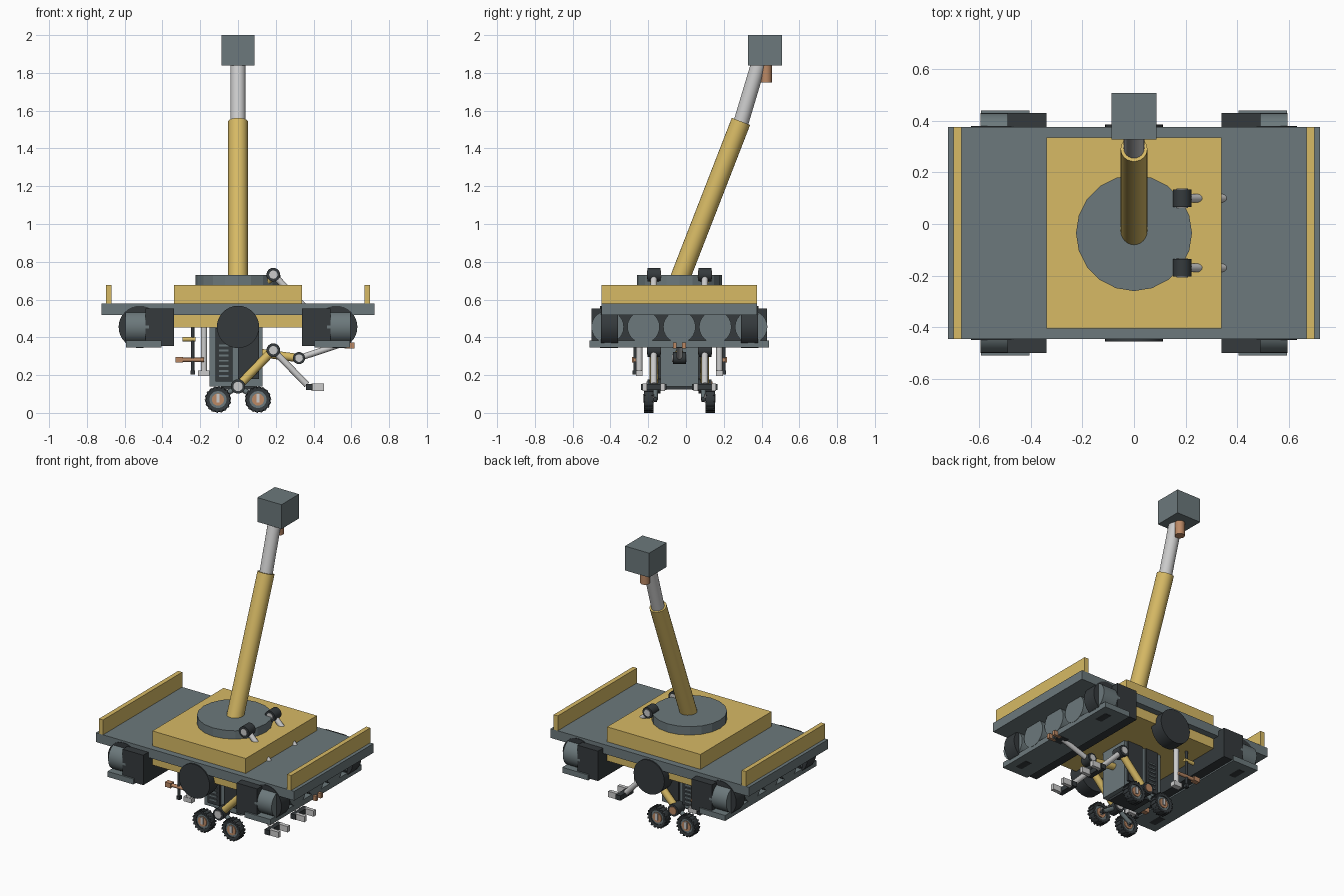
import bpy, bmesh, math
from mathutils import Vector

if "Cube" in bpy.data.objects:
    bpy.data.objects.remove(bpy.data.objects["Cube"])

CY = -0.035  # y of the vehicle's centre line


def material(name, rgb):
    m = bpy.data.materials.new(name)
    m.diffuse_color = (*rgb, 1)
    m.use_nodes = True
    m.node_tree.nodes["Principled BSDF"].inputs["Base Color"].default_value = m.diffuse_color
    return m


SLATE = material("slate", (0.15, 0.19, 0.20))
DARK = material("dark", (0.035, 0.042, 0.046))
YELLOW = material("yellow", (0.68, 0.49, 0.13))
WHITE = material("white", (0.66, 0.67, 0.66))
COPPER = material("copper", (0.50, 0.25, 0.13))


def finish(name, bm, mat, smooth=False):
    bmesh.ops.recalc_face_normals(bm, faces=bm.faces[:])
    me = bpy.data.meshes.new(name)
    bm.to_mesh(me)
    bm.free()
    me.materials.append(mat)
    ob = bpy.data.objects.new(name, me)
    bpy.context.collection.objects.link(ob)
    if smooth:
        bpy.ops.object.select_all(action='DESELECT')
        ob.select_set(True)
        bpy.context.view_layer.objects.active = ob
        bpy.ops.object.shade_smooth_by_angle(angle=math.radians(35))
    return ob


def box(name, x0, x1, y0, y1, z0, z1, mat):
    bm = bmesh.new()
    bmesh.ops.create_cube(bm, size=1)
    for v in bm.verts:
        v.co = ((x0 + x1) / 2 + v.co.x * (x1 - x0), (y0 + y1) / 2 + v.co.y * (y1 - y0),
                (z0 + z1) / 2 + v.co.z * (z1 - z0))
    return finish(name, bm, mat)


def rod(name, p, q, r, mat, sides=24, smooth=True):
    p, q = Vector(p), Vector(q)
    bm = bmesh.new()
    bmesh.ops.create_cone(bm, cap_ends=True, segments=sides, radius1=r, radius2=r, depth=(q - p).length)
    rot = (q - p).to_track_quat('Z', 'Y')
    for v in bm.verts:
        v.co = rot @ v.co + (p + q) / 2
    return finish(name, bm, mat, smooth)


def axle(name, x, y, z, r, half, mat, sides=24):
    return rod(name, (x, y - half, z), (x, y + half, z), r, mat, sides)


def tyre(name, x, y, z, mat, sides=32):
    # revolved tyre section around the y axis, plus tread lugs
    prof = [(0.045, -0.022), (0.062, -0.025), (0.067, -0.015), (0.067, 0.015), (0.062, 0.025), (0.045, 0.022)]
    bm = bmesh.new()
    rings = []
    for i in range(sides):
        a = 2 * math.pi * i / sides
        rings.append([bm.verts.new((x + r * math.cos(a), y + t, z + r * math.sin(a))) for r, t in prof])
    n = len(prof)
    for i in range(sides):
        a, b = rings[i], rings[(i + 1) % sides]
        for j in range(n):
            bm.faces.new((a[j], a[(j + 1) % n], b[(j + 1) % n], b[j]))
    for i in range(18):
        a = 2 * math.pi * (i + 0.25) / 18
        u, w = Vector((math.cos(a), 0, math.sin(a))), Vector((-math.sin(a), 0, math.cos(a)))
        for v in bmesh.ops.create_cube(bm, size=1)['verts']:
            c = v.co.copy()
            v.co = Vector((x, y, z)) + u * (0.065 + c.x * 0.01) + w * c.z * 0.011 + Vector((0, c.y * 0.05, 0))
    finish(name, bm, mat, True)


# deck, end rails and centre blocks
box("deck", -0.722, 0.722, CY - 0.412, CY + 0.412, 0.517, 0.578, SLATE)
for s in (-1, 1):
    box("end_rail", s * 0.685 - 0.015, s * 0.685 + 0.015, CY - 0.412, CY + 0.412, 0.578, 0.676, YELLOW)
box("upper_block", -0.34, 0.34, CY - 0.37, CY + 0.37, 0.578, 0.676, YELLOW)
box("lower_block", -0.34, 0.34, CY - 0.37, CY + 0.37, 0.452, 0.517, YELLOW)

# turntable, telescopic boom and head
rod("turntable", (0, CY, 0.676), (0, CY, 0.731), 0.225, SLATE, 20, False)
rod("boom_outer", (0, -0.033, 0.71), (0, 0.291, 1.543), 0.052, YELLOW)
rod("boom_inner", (0, 0.28, 1.50), (0, 0.385, 1.85), 0.04, WHITE)
box("boom_head", -0.088, 0.088, 0.327, 0.509, 1.84, 2.0, SLATE)
rod("head_nozzle", (0, 0.425, 1.75), (0, 0.425, 1.845), 0.03, COPPER)

# running gear: beams, rollers, end wheels and skid plates on both sides
for s in (-1, 1):
    def span(a, b):
        return sorted((s * a, s * b))
    box("side_beam", *span(0.34, 0.49), CY - 0.465, CY + 0.465, 0.355, 0.552, DARK)
    box("skid_plate", *span(0.405, 0.593), CY - 0.475, CY + 0.475, 0.346, 0.382, SLATE)
    for i in range(-2, 3):
        y = CY + i * 0.19
        rod("roller", (s * 0.47, y, 0.455), (s * 0.595, y, 0.455), 0.086, SLATE)
    for t in (-1, 1):
        axle("end_wheel", s * 0.52, CY + t * 0.37, 0.455, 0.112, 0.045, DARK, 32)
for t in (-1, 1):
    axle("centre_wheel", 0, CY + t * 0.375, 0.455, 0.112, 0.045, DARK, 32)

# hanging body with louvred panels
box("body", -0.15, 0.13, CY - 0.10, CY + 0.10, 0.14, 0.46, SLATE)
box("body_base", -0.09, 0.10, CY - 0.08, CY + 0.08, 0.125, 0.15, DARK)
for t in (-1, 1):
    y0, y1 = sorted((CY + t * 0.10, CY + t * 0.113))
    box("body_panel", -0.12, -0.03, y0, y1, 0.165, 0.45, DARK)
    box("body_panel_rear", 0.0, 0.11, y0, y1, 0.18, 0.45, DARK)
    y0, y1 = sorted((CY + t * 0.11, CY + t * 0.119))
    for i in range(7):
        box("louvre", -0.10, -0.05, y0, y1, 0.19 + i * 0.027, 0.20 + i * 0.027, SLATE)

# paired limbs, wheels and hanging rods, mirrored about the centre line
for t in (-1, 1):
    y = CY + t * 0.135
    for lift in (0, 0.4):
        axle("shoulder_joint", 0, y, 0.14 + lift, 0.038, 0.035, DARK)
        axle("shoulder_cap", 0, y, 0.14 + lift, 0.025, 0.039, COPPER if t > 0 else WHITE)
        rod("upper_limb", (0, y, 0.14 + lift), (0.185, y, 0.332 + lift), 0.023, YELLOW)
        axle("elbow_joint", 0.187, y, 0.332 + lift, 0.036, 0.034, DARK)
        axle("elbow_cap", 0.187, y, 0.332 + lift, 0.022, 0.037, WHITE)
        rod("fore_limb", (0.187, y, 0.332 + lift), (0.365, y, 0.148 + lift), 0.017, WHITE)
        box("gripper_palm", 0.36, 0.395, y - 0.068, y + 0.068, 0.12 + lift, 0.152 + lift, DARK)
        for f in (-1, 1):
            yf = y + f * 0.048
            box("gripper_finger", 0.39, 0.455, yf - 0.012, yf + 0.012, 0.117 + lift, 0.155 + lift, WHITE)
    yw = CY + t * 0.163
    for s in (-1, 1):
        x = s * 0.106
        tyre("wheel_tyre", x, yw, 0.0705, DARK)
        axle("wheel_rim", x, yw, 0.0705, 0.047, 0.017, SLATE)
        axle("wheel_hub", x, yw, 0.0705, 0.032, 0.023, COPPER)
        box("hub_strut", x - 0.009, x + 0.009, yw - 0.029, yw + 0.029, 0.055, 0.10, WHITE)
        rod("bogie_link", (0, yw - t * 0.035, 0.14), (x, yw - t * 0.035, 0.072), 0.014, SLATE)
        axle("wheel_axle", x, yw - t * 0.02, 0.0705, 0.012, 0.025, DARK)
    yr = CY + t * 0.212
    rod("hanging_strut", (-0.18, yr, 0.21), (-0.18, yr, 0.46), 0.017, WHITE)
    box("strut_foot", -0.212, -0.152, yr - 0.018, yr + 0.018, 0.195, 0.225, WHITE)
    yr = CY + t * 0.235
    rod("lever_post", (-0.24, yr, 0.21), (-0.24, yr, 0.52), 0.009, DARK)
    box("lever_post_foot", -0.252, -0.228, yr - 0.012, yr + 0.012, 0.203, 0.225, DARK)
    rod("copper_lever", (-0.31, yr, 0.281), (-0.18, yr, 0.281), 0.011, COPPER)
    box("lever_grip", -0.332, -0.29, yr - 0.017, yr + 0.017, 0.266, 0.297, COPPER)
    rod("yellow_lever", (-0.295, yr, 0.39), (-0.225, yr, 0.39), 0.012, YELLOW)

# central manipulator
rod("central_upper_arm", (0.10, CY, 0.32), (0.32, CY, 0.29), 0.022, YELLOW)
axle("central_elbow", 0.323, CY, 0.29, 0.032, 0.035, DARK)
axle("central_elbow_cap", 0.323, CY, 0.29, 0.02, 0.038, WHITE)
rod("central_forearm", (0.323, CY, 0.29), (0.55, CY, 0.365), 0.016, WHITE)
box("central_wrist", 0.51, 0.575, CY - 0.037, CY + 0.037, 0.343, 0.40, DARK)
for f in (-1, 1):
    yf = CY + f * 0.024
    box("central_finger", 0.565, 0.618, yf - 0.01, yf + 0.01, 0.341, 0.372, COPPER)
